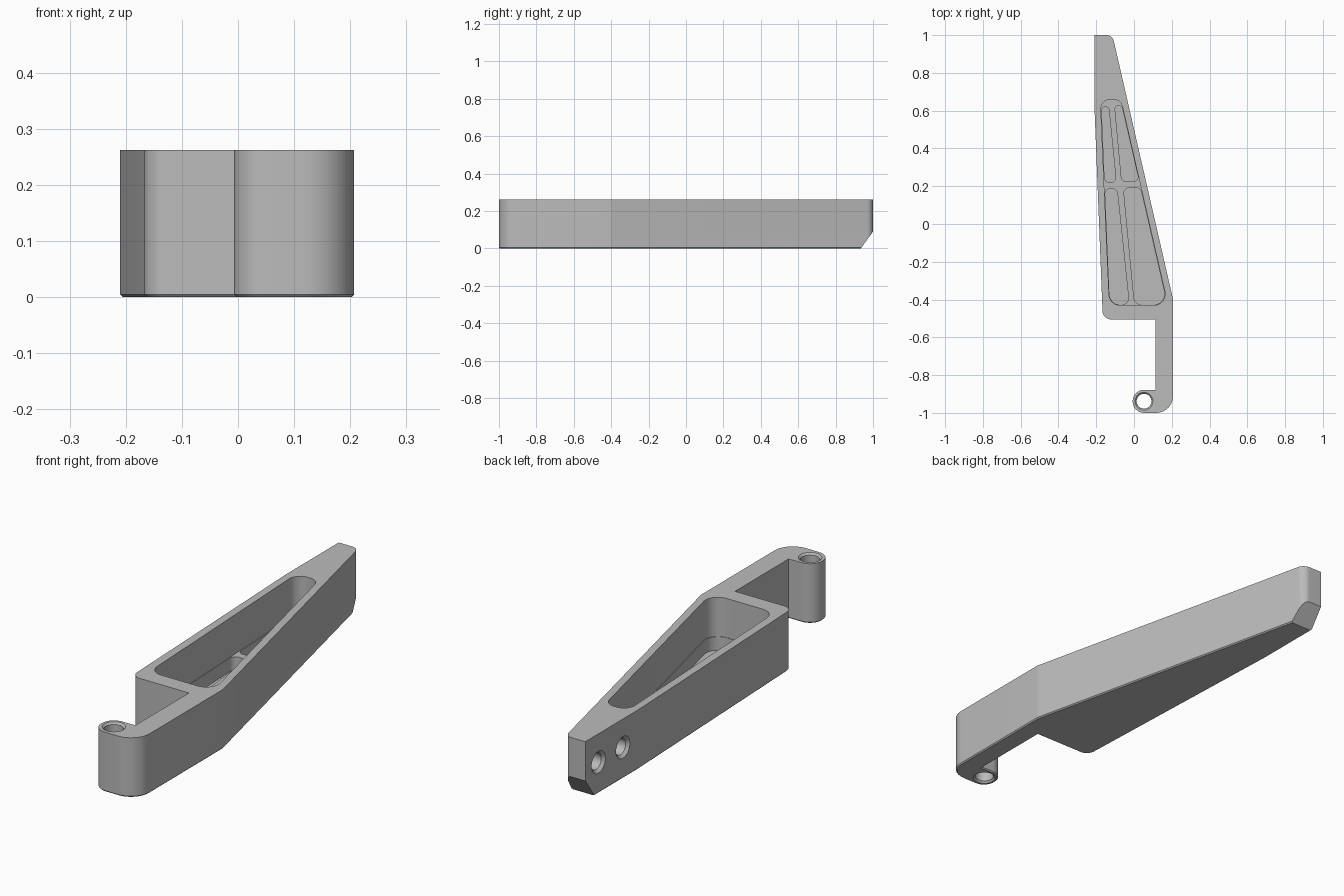
import bpy
import bmesh
import math
from mathutils import Vector, Matrix

cube = bpy.data.objects.get("Cube")
if cube:
    bpy.data.objects.remove(cube, do_unlink=True)

grey = bpy.data.materials.new("plain_grey")
grey.use_nodes = True
COLOUR = (0.5, 0.5, 0.5, 1)
grey.diffuse_color = COLOUR
grey.node_tree.nodes["Principled BSDF"].inputs["Base Color"].default_value = COLOUR

HEIGHT = 0.262


def rounded(corners):
    """Outline from (x, y, radius) corners, with arcs in small steps."""
    outline = []
    for i, (x, y, r) in enumerate(corners):
        p = Vector((x, y))
        if r == 0:
            outline.append(p)
            continue
        a = (Vector(corners[i - 1][:2]) - p).normalized()
        b = (Vector(corners[(i + 1) % len(corners)][:2]) - p).normalized()
        half = a.angle(b) / 2
        centre = p + (a + b).normalized() * r / math.sin(half)
        start = p + a * r / math.tan(half) - centre
        sweep = math.pi - 2 * half
        turn = 1 if a.x * b.y - a.y * b.x < 0 else -1
        steps = max(2, math.ceil(sweep / math.radians(7.5)))
        for k in range(steps + 1):
            t = turn * sweep * k / steps
            outline.append(centre + Matrix.Rotation(t, 2) @ start)
    return outline


def loft(name, rings, matrix=Matrix.Identity(4), chamfer=0):
    """Closed solid through stacked rings of points, with a chamfered base edge."""
    bm = bmesh.new()
    loops = [[bm.verts.new(p) for p in ring] for ring in rings]
    for low, high in zip(loops, loops[1:]):
        for k in range(len(low)):
            j = (k + 1) % len(low)
            bm.faces.new((low[k], low[j], high[j], high[k]))
    base = bm.faces.new(loops[0][::-1])
    bm.faces.new(loops[-1])
    bmesh.ops.recalc_face_normals(bm, faces=bm.faces[:])
    if chamfer:
        bmesh.ops.bevel(bm, geom=base.edges[:], offset=chamfer, segments=1, affect='EDGES')
    bm.transform(matrix)
    mesh = bpy.data.meshes.new(name)
    bm.to_mesh(mesh)
    bm.free()
    mesh.materials.append(grey)
    obj = bpy.data.objects.new(name, mesh)
    bpy.context.collection.objects.link(obj)
    return obj


def prism(name, outline, z0, z1, **options):
    return loft(name, [[(p[0], p[1], z) for p in outline] for z in (z0, z1)], **options)


def bore(name, profile, matrix):
    """Turned cutter from (radius, height) pairs."""
    angles = [math.tau * k / 48 for k in range(48)]
    return loft(name, [[(r * math.cos(a), r * math.sin(a), h) for a in angles]
                       for r, h in profile], matrix=matrix)


def cut(target, cutter):
    cutter.hide_render = True
    mod = target.modifiers.new("cut", 'BOOLEAN')
    mod.operation = 'DIFFERENCE'
    mod.solver = 'EXACT'
    mod.object = cutter
    bpy.context.view_layer.objects.active = target
    bpy.ops.object.modifier_apply(modifier=mod.name)
    if not target.data.polygons:
        raise RuntimeError("nothing left after " + cutter.name)
    bpy.data.objects.remove(cutter, do_unlink=True)


# Arm body with hooked front end
arm = prism("bracket_arm", rounded([
    (-0.21, 1, 0), (-0.114, 1, 0.04), (0.207, -0.4, 0), (0.207, -1, 0.09),
    (-0.007, -1, 0.06), (-0.007, -0.878, 0.06), (0.115, -0.878, 0),
    (0.115, -0.505, 0), (-0.165, -0.505, 0.045), (-0.21, 0.635, 0)]),
    0, HEIGHT, chamfer=0.005)

# Sloped underside at the back tip
to_side = Matrix(((0, 0, 1, 0), (1, 0, 0, 0), (0, 1, 0, 0), (0, 0, 0, 1)))
cut(arm, prism("tip_cutter", [(0.913, -0.03), (1.03, -0.03), (1.022, 0.12)],
               -0.4, 0.2, matrix=to_side))

# Tapered pocket
RIB_TOP, FLOOR = 0.09, 0.03
cut(arm, prism("pocket_cutter", rounded([
    (-0.178, 0.66, 0.052), (-0.07, 0.66, 0.052),
    (0.18, -0.43, 0.06), (-0.13, -0.43, 0.06)]), RIB_TOP, HEIGHT + 0.1))

# Four deeper wells that leave a cross of ribs: (x, y, radius) per corner
wells = [
    [(-0.172, 0.62, 0.018), (-0.134, 0.62, 0.018), (-0.094, 0.22, 0.025), (-0.155, 0.22, 0.025)],
    [(-0.102, 0.625, 0.016), (-0.065, 0.625, 0.016), (0.027, 0.225, 0.025), (-0.065, 0.225, 0.025)],
    [(-0.154, 0.187, 0.028), (-0.09, 0.187, 0.028), (-0.025, -0.428, 0.037), (-0.128, -0.428, 0.058)],
    [(-0.056, 0.192, 0.03), (0.034, 0.192, 0.03), (0.176, -0.428, 0.058), (0.003, -0.428, 0.042)],
]
for corners in wells:
    cut(arm, prism("well_cutter", rounded(corners), FLOOR, RIB_TOP + 0.002))

# Vertical pivot hole, chamfered at both ends
cut(arm, bore("pivot_cutter",
              [(0.057, -0.01), (0.047, 0), (0.039, 0.008), (0.039, HEIGHT - 0.008),
               (0.047, HEIGHT), (0.057, HEIGHT + 0.01)],
              Matrix.Translation((0.053, -0.938, 0))))

# Two blind mounting holes in the flat side
for y in (0.908, 0.738):
    cut(arm, bore("mount_cutter",
                  [(0.058, -0.01), (0.048, 0), (0.036, 0.012), (0.036, 0.08)],
                  Matrix.Translation((-0.21, y, 0.137)) @ Matrix.Rotation(math.pi / 2, 4, 'Y')))

bpy.ops.object.select_all(action='DESELECT')
arm.select_set(True)
bpy.context.view_layer.objects.active = arm
bpy.ops.object.shade_smooth_by_angle(angle=math.radians(10))
